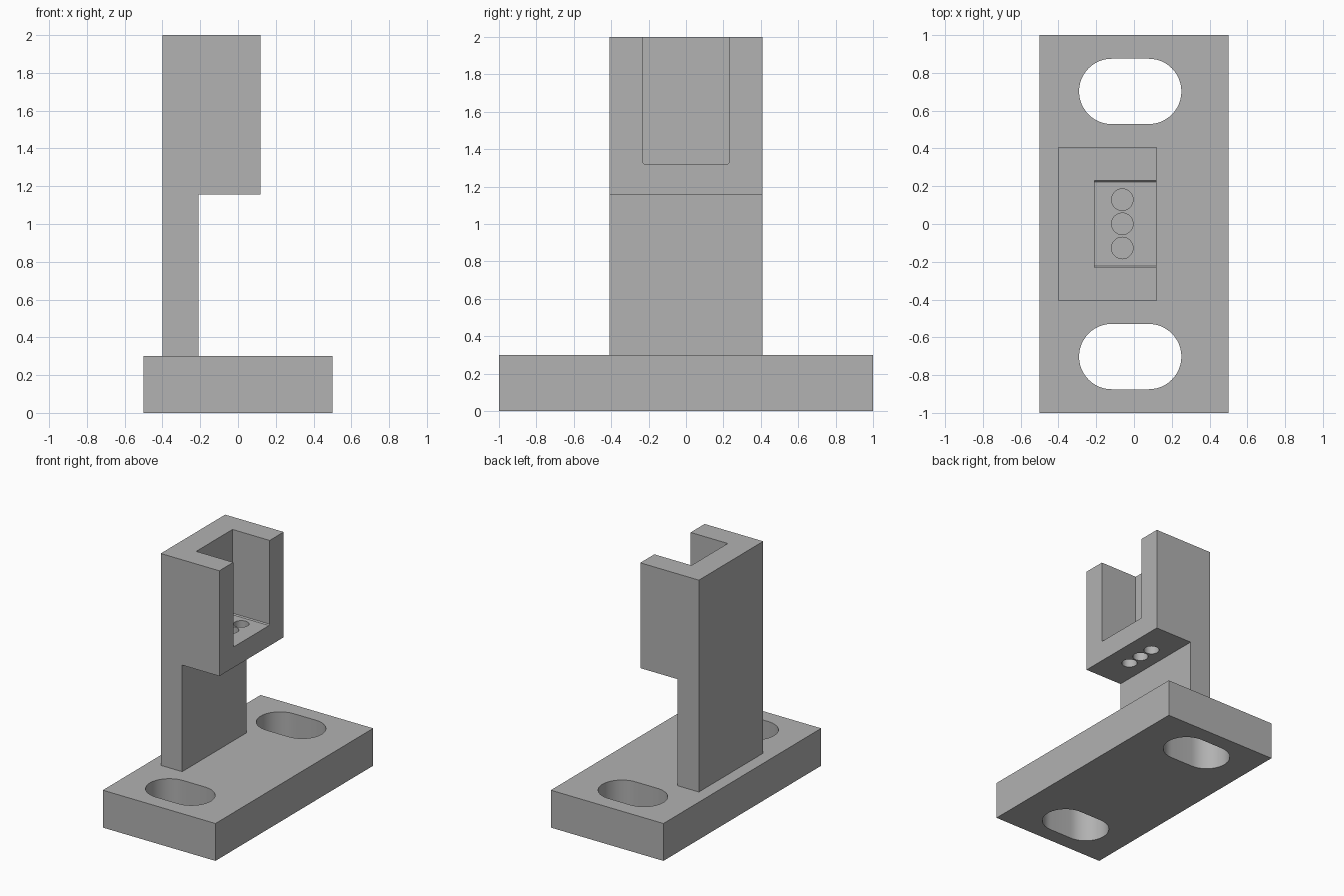
import bpy, bmesh, math
from mathutils import Vector

if "Cube" in bpy.data.objects:
    bpy.data.objects.remove(bpy.data.objects["Cube"])

grey = bpy.data.materials.new("plain grey")
grey.diffuse_color = (0.445, 0.445, 0.445, 1)
grey.use_nodes = True
grey.node_tree.nodes["Principled BSDF"].inputs["Base Color"].default_value = grey.diffuse_color


def prism(name, outline, direction):
    """Solid made by sweeping a closed outline of 3D points along a direction."""
    bm = bmesh.new()
    face = bm.faces.new([bm.verts.new(p) for p in outline])
    swept = bmesh.ops.extrude_face_region(bm, geom=[face])
    moved = [g for g in swept["geom"] if isinstance(g, bmesh.types.BMVert)]
    bmesh.ops.translate(bm, verts=moved, vec=Vector(direction))
    bmesh.ops.recalc_face_normals(bm, faces=bm.faces)
    mesh = bpy.data.meshes.new(name)
    bm.to_mesh(mesh)
    bm.free()
    mesh.materials.append(grey)
    obj = bpy.data.objects.new(name, mesh)
    bpy.context.collection.objects.link(obj)
    return obj


def slot_outline(cx, cy, z, half_straight, r, n=24):
    """Two half circles joined by straight sides; a circle if half_straight is 0."""
    pts = []
    for side, start in ((1, -math.pi / 2), (-1, math.pi / 2)):
        for i in range(n + (1 if half_straight else 0)):
            a = start + math.pi * i / n
            pts.append((cx + side * half_straight + r * math.cos(a),
                        cy + r * math.sin(a), z))
    return pts


def cut(obj, cutters):
    """Subtract the cutters, then remove them."""
    bpy.context.view_layer.objects.active = obj
    for c in cutters:
        c.hide_render = True
        mod = obj.modifiers.new("cut", "BOOLEAN")
        mod.operation = "DIFFERENCE"
        mod.solver = "EXACT"
        mod.object = c
        bpy.ops.object.modifier_apply(modifier=mod.name)
        bpy.data.objects.remove(c)
    bpy.ops.object.select_all(action="DESELECT")
    obj.select_set(True)
    bpy.ops.object.shade_smooth_by_angle(angle=math.radians(30))


# Base plate with two elongated mounting slots
base = prism("base_plate", [(-0.5, -1, 0), (0.5, -1, 0), (0.5, 1, 0), (-0.5, 1, 0)],
             (0, 0, 0.3))
cut(base, [prism("slot_cutter", slot_outline(-0.02, y, -0.1, 0.098, 0.173), (0, 0, 0.6))
           for y in (-0.702, 0.702)])

# Upright column with an overhanging holder block
profile = [(-0.4, 0.3), (-0.21, 0.3), (-0.21, 1.155), (0.12, 1.155), (0.12, 2), (-0.4, 2)]
holder = prism("column_holder", [(x, -0.408, z) for x, z in profile], (0, 0.816, 0))

# Open pocket with slightly eased lower corners, and three drain holes
pocket = [(-0.23, 2.2), (-0.23, 1.328), (-0.222, 1.32),
          (0.222, 1.32), (0.23, 1.328), (0.23, 2.2)]
cutters = [prism("pocket_cutter", [(-0.21, y, z) for y, z in pocket], (0.6, 0, 0))]
cutters += [prism("hole_cutter", slot_outline(-0.062, y, 1.05, 0, 0.057), (0, 0, 0.4))
            for y in (-0.127, 0.001, 0.129)]
cut(holder, cutters)
